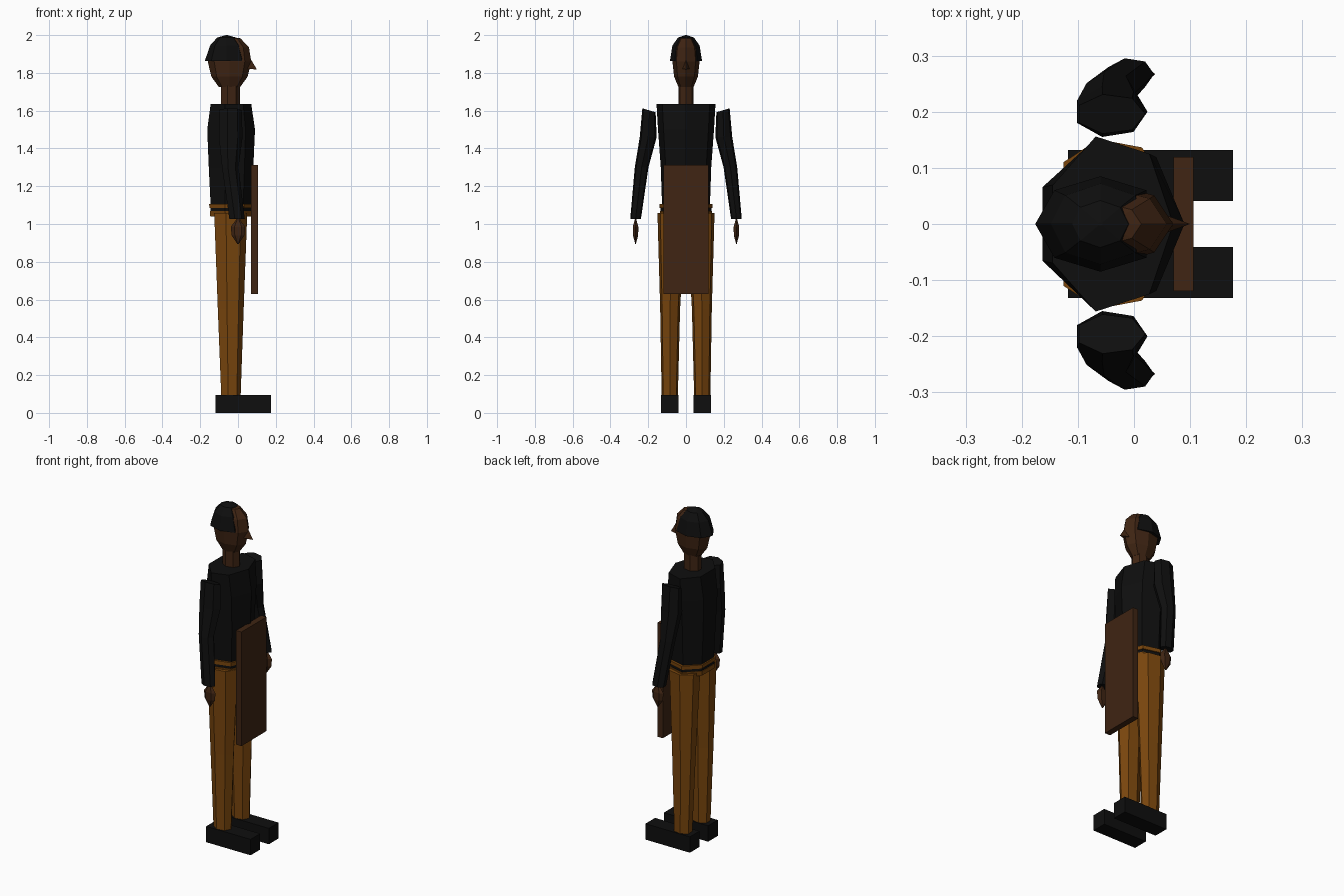
import bpy, bmesh
from math import cos, sin, tau

if "Cube" in bpy.data.objects:
    bpy.data.objects.remove(bpy.data.objects["Cube"])


def material(name, rgb):
    m = bpy.data.materials.new(name)
    m.diffuse_color = (*rgb, 1)
    m.use_nodes = True
    m.node_tree.nodes["Principled BSDF"].inputs["Base Color"].default_value = m.diffuse_color
    return m


SKIN = material("brown skin", (0.05, 0.018, 0.0065))
WOOD = material("brown board", (0.05, 0.018, 0.0065))
CLOTH = material("ochre cloth", (0.19, 0.06, 0.004))
BLACK = material("black", (0.0045, 0.0045, 0.0045))


def finish(name, bm, mat):
    bmesh.ops.recalc_face_normals(bm, faces=bm.faces)
    me = bpy.data.meshes.new(name)
    bm.to_mesh(me)
    bm.free()
    me.materials.append(mat)
    ob = bpy.data.objects.new(name, me)
    bpy.context.collection.objects.link(ob)
    return ob


def loft(name, rings, mat, n=7, side=1, tilt=0, xmax=9):
    """Skin elliptical rings (cx, cy, z, rx, ry); tilt leans the first ring."""
    bm = bmesh.new()
    loops = []
    for i, (cx, cy, z, rx, ry) in enumerate(rings):
        loop = []
        for k in range(n):
            a = tau * k / n
            lean = tilt * ry * sin(a) if i == 0 else 0
            loop.append(bm.verts.new((min(cx + rx * cos(a), xmax),
                                      side * (cy + ry * sin(a)), z + lean)))
        loops.append(loop)
    for a, b in zip(loops, loops[1:]):
        for k in range(n):
            j = (k + 1) % n
            bm.faces.new((a[k], a[j], b[j], b[k]))
    bm.faces.new(loops[0])
    bm.faces.new(loops[-1])
    return finish(name, bm, mat)


def box(name, lo, hi, mat):
    bm = bmesh.new()
    bmesh.ops.create_cube(bm, size=1)
    for v in bm.verts:
        v.co = [(l + h) / 2 + c * (h - l) for l, h, c in zip(lo, hi, v.co)]
    return finish(name, bm, mat)


CX = -0.043

# torso and waist bands
loft("shirt", [(CX, 0, 1.10, .113, .13), (CX, 0, 1.30, .124, .137),
               (CX, 0, 1.50, .133, .152), (CX, 0, 1.635, .113, .16)], BLACK)
loft("waistband", [(CX, 0, 1.085, .12, .145), (CX, 0, 1.107, .122, .145)], CLOTH)
loft("belt", [(CX, 0, 1.068, .115, .138), (CX, 0, 1.085, .115, .138)], BLACK)
loft("hips", [(CX, 0, 1.04, .115, .138), (CX, 0, 1.068, .118, .142)], CLOTH)

# limbs, mirrored left and right
for side, tag in ((1, "left"), (-1, "right")):
    loft(tag + "_leg", [(-.04, .086, .09, .054, .044), (-.042, .084, .55, .072, .054),
                        (CX, .077, 1.058, .092, .076)], CLOTH, side=side)
    y0, y1 = sorted((side * .041, side * .132))
    box(tag + "_shoe", (-.118, y0, 0), (.176, y1, .095), BLACK)
    loft(tag + "_sleeve", [(-.042, .196, 1.602, .062, .036), (-.042, .2, 1.46, .066, .046),
                           (-.043, .235, 1.30, .046, .037), (-.007, .267, 1.026, .043, .029)],
         BLACK, side=side, tilt=.3)
    loft(tag + "_hand", [(0, .267, 1.026, .008, .004), (0, .267, .985, .038, .017),
                         (0, .267, .94, .034, .016), (0, .267, .895, .004, .002)],
         SKIN, n=6, side=side)

# neck, head, nose
loft("neck", [(CX, 0, 1.62, .053, .042), (CX, 0, 1.75, .053, .042)], SKIN)
HX = -.045
loft("head", [(HX, 0, 1.725, .056, .04), (HX, 0, 1.78, .096, .063), (HX, 0, 1.86, .115, .072),
              (HX, 0, 1.935, .103, .064), (HX, 0, 1.983, .058, .036),
              (HX, 0, 1.99, .004, .003)], SKIN, n=8)
bm = bmesh.new()
nose = [bm.verts.new(p) for p in ((.066, 0, 1.875), (.1, 0, 1.818), (.045, .02, 1.822), (.045, -.02, 1.822))]
for f in ((0, 1, 2), (0, 3, 1), (1, 3, 2), (0, 2, 3)):
    bm.faces.new([nose[i] for i in f])
finish("nose", bm, SKIN)

# hair cap, cut flat behind the face
loft("hair", [(-.06, 0, 1.862, .116, .085), (-.06, 0, 1.945, .088, .072),
              (-.06, 0, 1.987, .05, .042), (-.06, 0, 2.0, .004, .003)],
     BLACK, n=8, xmax=.024)

# front board
box("front_board", (.07, -.119, .63), (.106, .119, 1.313), WOOD)
